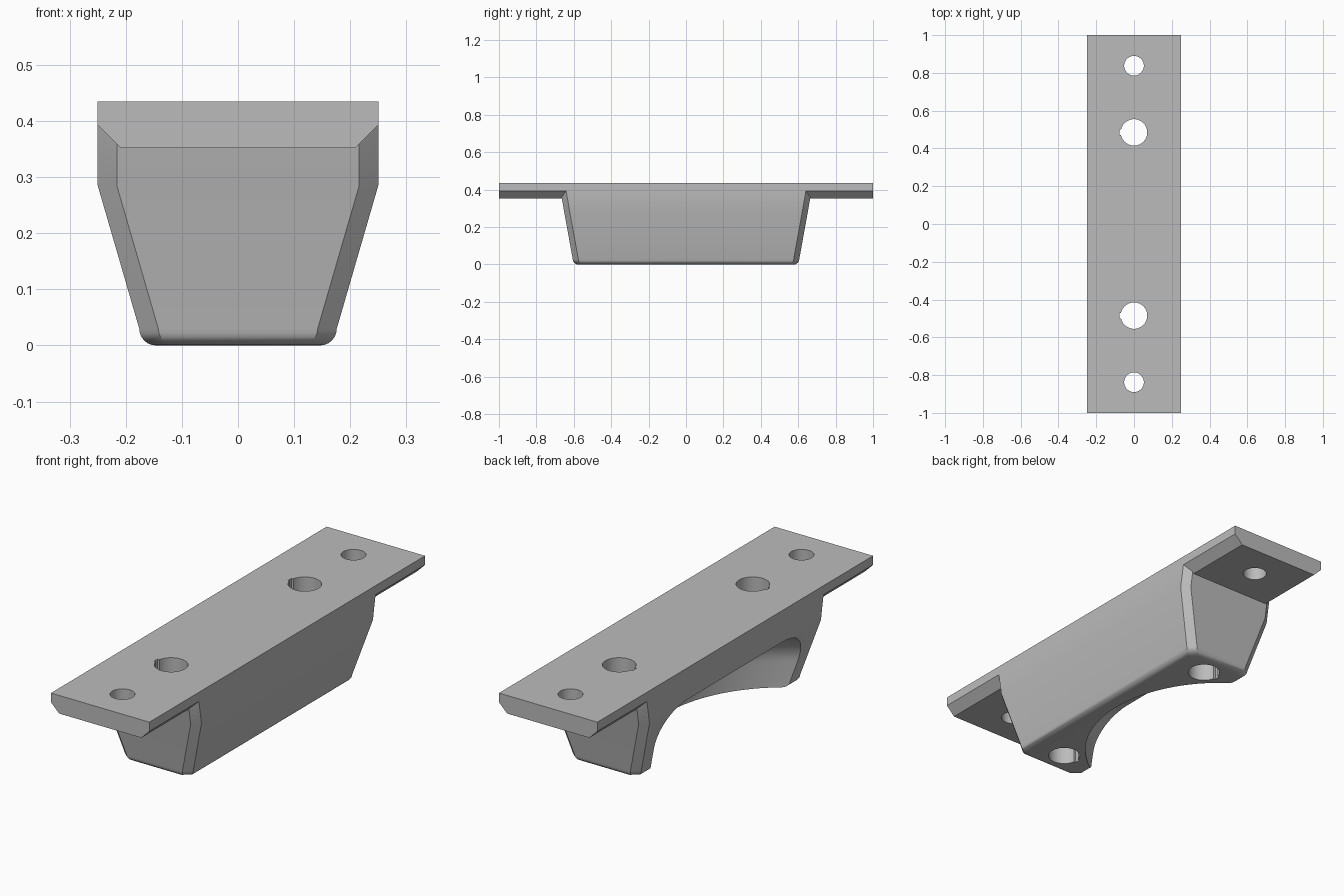
import bpy, bmesh
from math import sin, cos, pi, radians

cube = bpy.data.objects.get("Cube")
if cube:
    bpy.data.objects.remove(cube, do_unlink=True)

grey = bpy.data.materials.new("plain grey")
grey.use_nodes = True
colour = (0.5, 0.5, 0.5, 1)
grey.diffuse_color = colour
grey.node_tree.nodes["Principled BSDF"].inputs["Base Color"].default_value = colour


def loft(name, rings):
    """Skin a closed solid through rings of equal point count."""
    bm = bmesh.new()
    loops = [[bm.verts.new(p) for p in ring] for ring in rings]
    n = len(loops[0])
    for a, b in zip(loops, loops[1:]):
        for i in range(n):
            j = (i + 1) % n
            bm.faces.new((a[i], a[j], b[j], b[i]))
    bm.faces.new(loops[0])
    bm.faces.new(loops[-1])
    bmesh.ops.recalc_face_normals(bm, faces=bm.faces)
    mesh = bpy.data.meshes.new(name)
    bm.to_mesh(mesh)
    bm.free()
    mesh.materials.append(grey)
    obj = bpy.data.objects.new(name, mesh)
    bpy.context.collection.objects.link(obj)
    return obj


def octagon(hx, hy, z, cx=0.034, cy=0.03):
    """Rectangle with chamfered corners."""
    quarter = [(hx, hy - cy), (hx - cx, hy)]
    pts = quarter + [(-x, y) for x, y in reversed(quarter)]
    pts += [(-x, -y) for x, y in pts]
    return [(x, y, z) for x, y in pts]


def circle(r, z, x=0, y=0, n=48):
    return [(x + r * cos(2 * pi * i / n), y + r * sin(2 * pi * i / n), z) for i in range(n)]


def combine(target, tool, operation):
    """Apply an exact boolean and discard the tool."""
    tool.hide_render = True
    bpy.context.view_layer.objects.active = target
    mod = target.modifiers.new("boolean", "BOOLEAN")
    mod.operation = operation
    mod.solver = "EXACT"
    mod.object = tool
    bpy.ops.object.modifier_apply(modifier=mod.name)
    bpy.data.objects.remove(tool, do_unlink=True)


# Tapered body with a rounded bottom edge
R = 0.03
rings = []
for k in range(7):
    a = radians(90 * k / 6)
    inset = R * (1 - sin(a))
    rings.append(octagon(0.176 - inset, 0.606 - inset, R * (1 - cos(a))))
rings += [octagon(0.25, 0.652, 0.285), octagon(0.25, 0.678, 0.435)]
bracket = loft("mounting_bracket", rings)

# Flange plate with chamfered long lower edges
profile = [(0.25, 0.435), (0.25, 0.393), (0.209, 0.352),
           (-0.209, 0.352), (-0.25, 0.393), (-0.25, 0.435)]
flange = loft("flange", [[(x, y, z) for x, z in profile] for y in (-1, 1)])
combine(bracket, flange, "UNION")

# Round scoop under one side, with a filleted ceiling
fillet, radius, ceiling = 0.17, 0.6, 0.29
rings = [circle(radius, -0.1, x=-0.5, n=128)]
for k in range(13):
    a = radians(90 * k / 12)
    rings.append(circle(radius - fillet * (1 - cos(a)),
                        ceiling - fillet * (1 - sin(a)), x=-0.5, n=128))
combine(bracket, loft("scoop_cutter", rings), "DIFFERENCE")

# Screw holes in the flange, keyed bolt holes through the body
for side in (-1, 1):
    for y, r in ((0.838, 0.052), (0.485, 0.07)):
        hole = loft("hole_cutter", [circle(r, z, y=side * y) for z in (-0.1, 0.6)])
        combine(bracket, hole, "DIFFERENCE")
    yc = side * 0.485
    key = loft("key_cutter", [[(-0.078, yc - 0.014, z), (-0.04, yc - 0.014, z),
                               (-0.04, yc + 0.014, z), (-0.078, yc + 0.014, z)]
                              for z in (-0.1, 0.6)])
    combine(bracket, key, "DIFFERENCE")

# Smooth the rounded areas, keep the hard edges
bpy.ops.object.select_all(action="DESELECT")
bracket.select_set(True)
bpy.context.view_layer.objects.active = bracket
bpy.ops.object.shade_smooth_by_angle(angle=radians(30))
